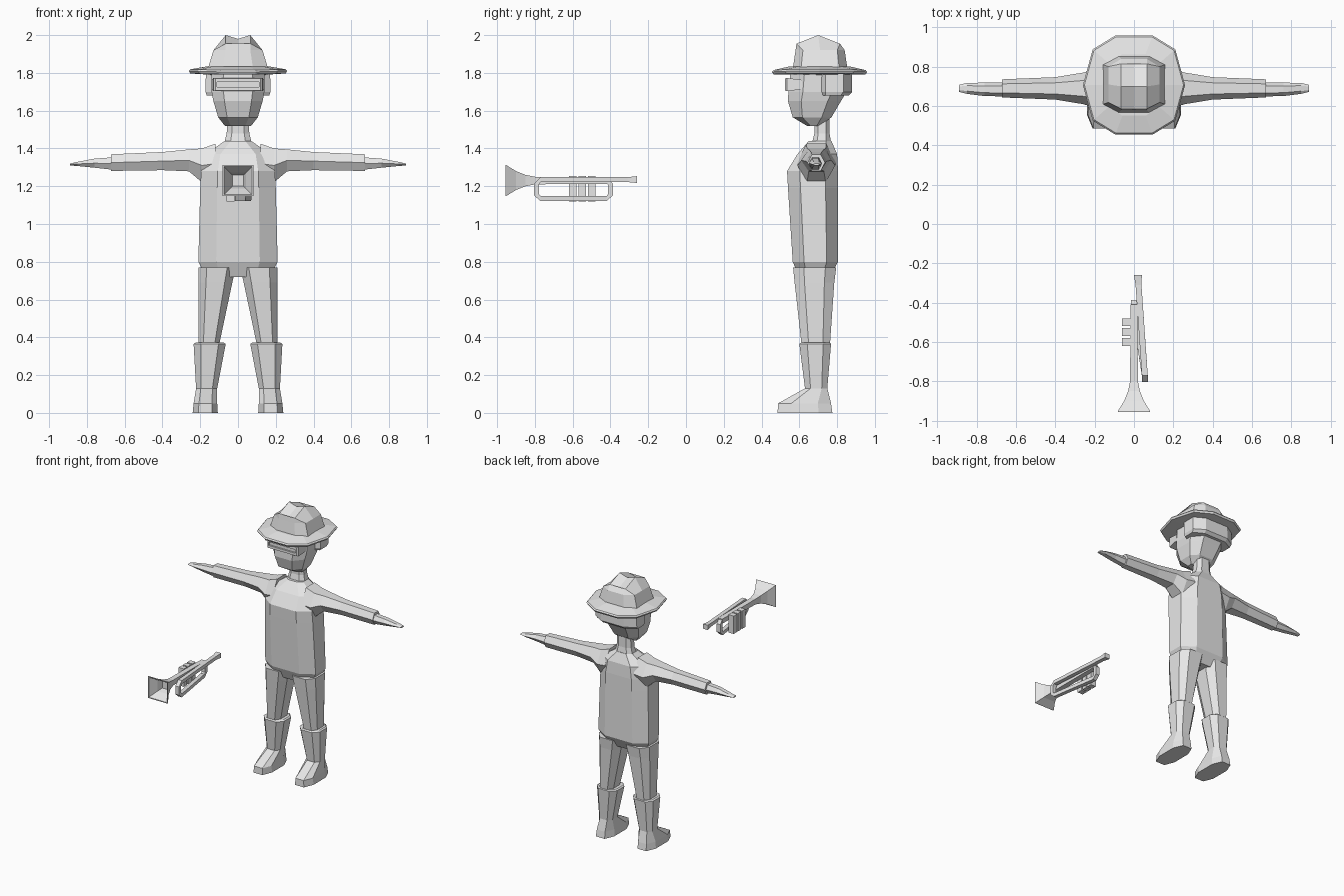
import bpy, bmesh
from mathutils import Vector

if "Cube" in bpy.data.objects:
    bpy.data.objects.remove(bpy.data.objects["Cube"])

grey = bpy.data.materials.new("plain_grey")
grey.diffuse_color = (0.8, 0.8, 0.8, 1)
grey.use_nodes = True
grey.node_tree.nodes["Principled BSDF"].inputs["Base Color"].default_value = grey.diffuse_color


def loft(name, rings, caps=True):
    """Skin a list of equal-length point rings into a flat-shaded object."""
    bm = bmesh.new()
    vs = [[bm.verts.new(p) for p in r] for r in rings]
    n = len(rings[0])
    for a, b in zip(vs, vs[1:]):
        for i in range(n):
            j = (i + 1) % n
            bm.faces.new((a[i], a[j], b[j], b[i]))
    if caps:
        bm.faces.new(vs[0])
        bm.faces.new(vs[-1])
    bmesh.ops.remove_doubles(bm, verts=bm.verts, dist=0.0005)
    bmesh.ops.recalc_face_normals(bm, faces=bm.faces)
    me = bpy.data.meshes.new(name)
    bm.to_mesh(me)
    bm.free()
    me.materials.append(grey)
    ob = bpy.data.objects.new(name, me)
    bpy.context.collection.objects.link(ob)
    return ob


OCT = [(-1, -.5), (-.55, -1), (.55, -1), (1, -.5), (1, .5), (.55, 1), (-.55, 1), (-1, .5)]
HEX = [(-1, 0), (-.5, 1), (.5, 1), (1, 0), (.5, -1), (-.5, -1)]
SQUARE = [(-1, -1), (1, -1), (1, 1), (-1, 1)]


def oct_z(x0, x1, y0, y1, z):
    """Horizontal eight-sided ring filling the given bounds."""
    cx, cy, hx, hy = (x0 + x1) / 2, (y0 + y1) / 2, (x1 - x0) / 2, (y1 - y0) / 2
    return [(cx + u * hx, cy + v * hy, z) for u, v in OCT]


def body(name, rows):
    """Part centred on x = 0; rows hold half width, front y, back y, z."""
    return loft(name, [oct_z(-h, h, a, b, z) for h, a, b, z in rows])


def rect_y(y, hx, hz, cz):
    return [(u * hx, y, cz + v * hz) for u, v in SQUARE]


# Torso, neck, head and hair
body("torso", [(.17, .60, .76, .72), (.21, .565, .805, .80), (.20, .54, .805, 1.19),
               (.195, .535, .805, 1.28), (.17, .59, .80, 1.37), (.07, .65, .77, 1.44)])
body("neck", [(.075, .665, .77, 1.42), (.06, .68, .76, 1.48), (.055, .68, .76, 1.56)])
body("head", [(.07, .64, .71, 1.52), (.105, .565, .77, 1.565), (.13, .54, .82, 1.65),
              (.14, .542, .85, 1.70), (.14, .555, .85, 1.82)])
body("hair", [(.165, .70, .86, 1.68), (.172, .69, .88, 1.70), (.17, .69, .88, 1.81)])

# Glasses with a recessed lens slot
loft("glasses", [rect_y(y, hx, hz, 1.738) for y, hx, hz in
                 [(.615, .138, .025), (.535, .13, .035), (.525, .12, .032),
                  (.525, .112, .013), (.537, .112, .013)]])

# Limbs on both sides
for side, s in (("left", 1), ("right", -1)):
    def limb(name, rings):
        loft(side + "_" + name, [[(s * x, y, z) for x, y, z in r] for r in rings])

    def arm_rings(rows):
        return [[(x, cy + u * hy, cz + v * hz) for u, v in HEX] for x, cy, cz, hy, hz in rows]

    limb("leg", [oct_z(.012, .21, .567, .795, .77), oct_z(.03, .21, .575, .785, .69),
                 oct_z(.10, .208, .612, .762, .36)])
    limb("boot", [oct_z(.107, .24, .485, .775, 0), oct_z(.11, .235, .487, .768, .05),
                  oct_z(.11, .222, .63, .748, .13), oct_z(.065, .235, .60, .768, .365),
                  oct_z(.075, .225, .61, .76, .372)])
    limb("arm", arm_rings([(.12, .69, 1.32, .105, .105), (.19, .69, 1.31, .10, .09),
                           (.26, .69, 1.337, .08, .058), (.40, .69, 1.333, .057, .048),
                           (.672, .69, 1.325, .046, .044)]))
    limb("hand", arm_rings([(.66, .685, 1.32, .036, .033), (.76, .685, 1.322, .034, .024),
                            (.85, .69, 1.318, .028, .011), (.89, .69, 1.315, .018, .005)]))

# Hat brim: ten-sided, dished, open around the head
BRIM = [(-.095, -1), (.095, -1), (.21, -.72), (.26, 0), (.21, .72),
        (.095, 1), (-.095, 1), (-.21, .72), (-.26, 0), (-.21, -.72)]


def brim_ring(k, z, lift=0):
    return [(x * k, .707 + y * .252 * k, z + lift * abs(x) / .26) for x, y in BRIM]


loft("hat_brim", [brim_ring(.55, 1.79), brim_ring(.97, 1.79, .007), brim_ring(1, 1.803, .007),
                  brim_ring(.97, 1.812, .007), brim_ring(.62, 1.835)])

# Hat crown: twelve-sided wall, pinched to a creased double ridge
CROWN = [(0, -1), (.5, -1), (1, -.7), (1, 0), (1, .7), (.5, 1),
         (0, 1), (-.5, 1), (-1, .7), (-1, 0), (-1, -.7), (-.5, -1)]


def crown_ring(hx, hy, z):
    return [(u * hx, .71 + v * hy, z) for u, v in CROWN]


def crown_top(hx, z_end, z_mid):
    rows = []
    for u, v in CROWN:
        k = (v > 0) - (v < 0)
        x = hx * ((u > 0) - (u < 0))
        rows.append((x, .70 + k * .115, z_mid if k == 0 else z_end))
    return rows


loft("hat_crown", [crown_ring(.16, .145, 1.82), crown_ring(.13, .13, 1.92),
                   crown_top(.065, 1.955, 2.0), crown_top(0, 1.935, 1.98)], caps=False)


# Trumpet bell, hollow at the mouth
loft("trumpet_bell", [rect_y(y, h, h, 1.23) for y, h in
                      [(-.41, .017), (-.80, .02), (-.85, .03), (-.90, .05), (-.952, .082),
                       (-.956, .082), (-.956, .075), (-.90, .042), (-.86, .03)]])

# Trumpet tubing: from the mouthpiece, round the front bend and the back bend
path = [Vector(p) for p in
        [(.02, -.26, 1.235), (.023, -.31, 1.235), (.055, -.77, 1.235), (.056, -.792, 1.21),
         (.056, -.792, 1.155), (.055, -.77, 1.135), (.0, -.42, 1.135), (0, -.40, 1.155),
         (0, -.40, 1.21), (0, -.42, 1.232), (0, -.46, 1.232)]]
rings = []
for i, p in enumerate(path):
    t = (path[min(i + 1, len(path) - 1)] - path[max(i - 1, 0)]).normalized()
    n = t.cross(Vector((1, 0, 0))).normalized()
    w = .018 if i == 0 else .013
    rings.append([p + Vector((u * (w + .002), 0, 0)) + n * v * w for u, v in SQUARE])
loft("trumpet_tubing", rings)

# Trumpet valves
for i in range(3):
    y = -.60 + i * .05
    loft("trumpet_valve_%d" % (i + 1),
         [[(-.04 + u * .022, y + v * .02, z) for u, v in SQUARE] for z in (1.12, 1.255)])
